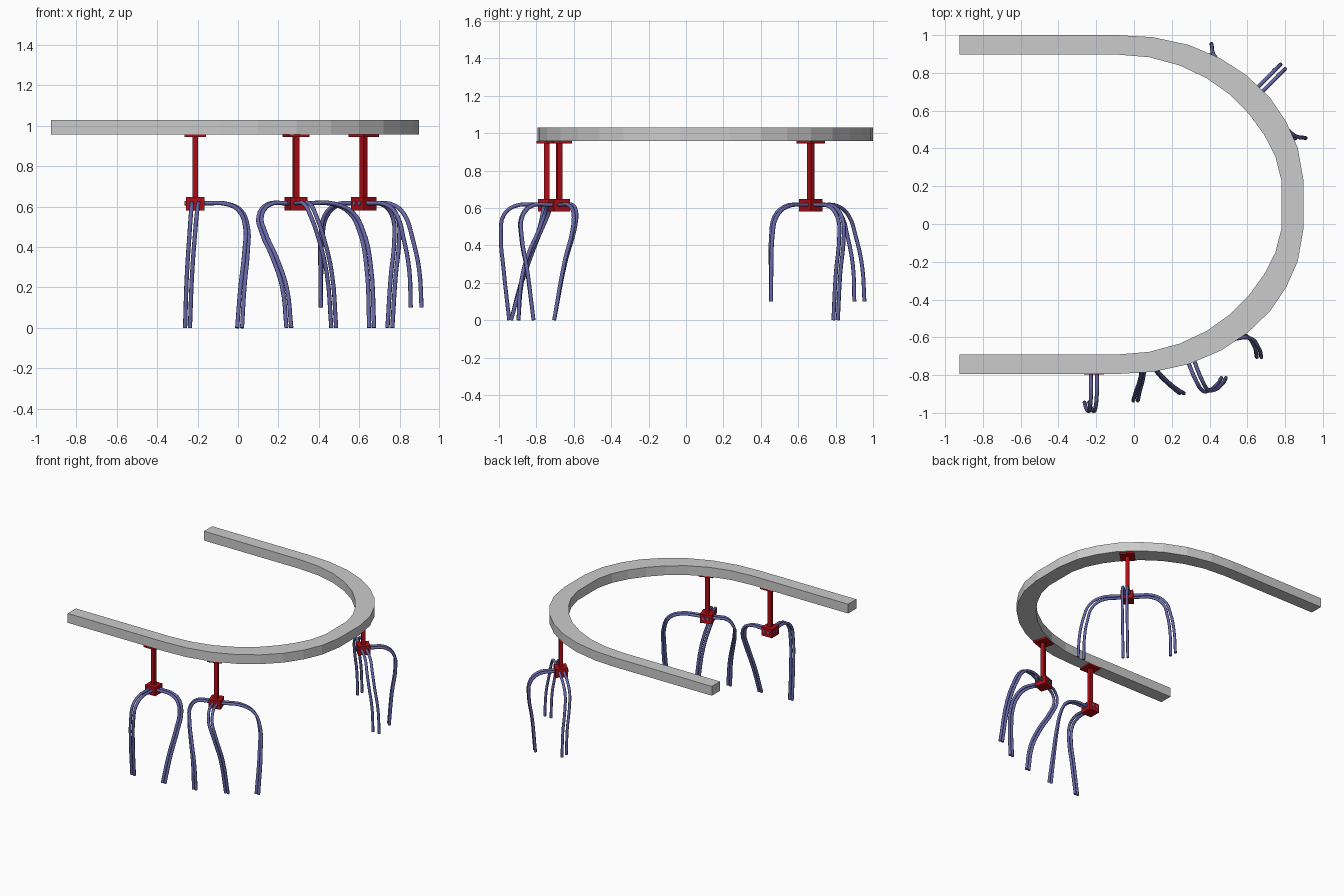
import bpy, bmesh, math
from mathutils import Vector, Matrix

if "Cube" in bpy.data.objects:
    bpy.data.objects.remove(bpy.data.objects["Cube"])


def material(name, rgb):
    m = bpy.data.materials.new(name)
    m.diffuse_color = (*rgb, 1)
    m.use_nodes = True
    m.node_tree.nodes["Principled BSDF"].inputs["Base Color"].default_value = m.diffuse_color
    return m


RED = material("red_paint", (0.42, 0.004, 0.008))
BLUE = material("blue_tube", (0.14, 0.14, 0.40))


def mesh_object(name, bm, mat=None):
    bmesh.ops.recalc_face_normals(bm, faces=bm.faces)
    me = bpy.data.meshes.new(name)
    bm.to_mesh(me)
    bm.free()
    ob = bpy.data.objects.new(name, me)
    bpy.context.collection.objects.link(ob)
    if mat:
        me.materials.append(mat)
    return ob


# U-shaped overhead rail: half outlines mirrored about y = YC, then extruded
YC = 0.103
outer = [(-0.925, 0.897), (-0.09, 0.897), (0.1, 0.886), (0.29, 0.845), (0.46, 0.773), (0.60, 0.68),
         (0.72, 0.565), (0.806, 0.438), (0.867, 0.3), (0.897, 0.13)]
inner = [(-0.925, 0.795), (-0.1, 0.795), (0.08, 0.78), (0.24, 0.737), (0.385, 0.669), (0.51, 0.58),
         (0.61, 0.478), (0.69, 0.368), (0.748, 0.255), (0.78, 0.13)]


def full(half):
    return [(x, YC + d) for x, d in half] + [(x, YC - d) for x, d in reversed(half)]


bm = bmesh.new()
rings = [[bm.verts.new((o[0], o[1], 0.957)), bm.verts.new((o[0], o[1], 1.03)),
          bm.verts.new((i[0], i[1], 1.03)), bm.verts.new((i[0], i[1], 0.957))]
         for o, i in zip(full(outer), full(inner))]
for a, b in zip(rings, rings[1:]):
    for k in range(4):
        bm.faces.new((a[k], a[(k + 1) % 4], b[(k + 1) % 4], b[k]))
bm.faces.new(rings[0])
bm.faces.new(rings[-1])
mesh_object("rail", bm)


# Hanger: mounting plate, square pole and hub block
def hanger(name, x, y, angle):
    bm = bmesh.new()
    for w, z0, z1 in ((0.106, 0.945, 0.958), (0.028, 0.64, 0.95), (0.09, 0.58, 0.647)):
        bmesh.ops.create_cube(bm, size=1, matrix=Matrix.Translation((0, 0, (z0 + z1) / 2))
                              @ Matrix.Diagonal((w, w, z1 - z0, 1)))
    ob = mesh_object(name, bm, RED)
    ob.location = (x, y, 0)
    ob.rotation_euler.z = math.radians(angle)


# Pair of bent tubes that run through the hub and hang down
def tube_pair(name, centre, angle, pts, end_offset=(0.012, 0)):
    d = Vector((math.cos(math.radians(angle)), math.sin(math.radians(angle)), 0))
    start = Vector((*centre, 0.617)) - d * 0.052
    path = [start] + [Vector(p) for p in pts]
    o0 = Vector((-d.y, d.x, 0)) * 0.017
    o1 = Vector((*end_offset, 0))
    if o0.dot(o1) < 0:
        o1 = -o1
    cu = bpy.data.curves.new(name, 'CURVE')
    cu.dimensions = '3D'
    cu.bevel_depth = 0.0105
    cu.bevel_resolution = 2
    cu.resolution_u = 4
    cu.use_fill_caps = True
    n = len(path) - 1
    for side in (-1, 1):
        sp = cu.splines.new('BEZIER')
        sp.bezier_points.add(n)
        for i, p in enumerate(path):
            bp = sp.bezier_points[i]
            bp.co = p + side * o0.lerp(o1, i / n)
            bp.handle_left_type = bp.handle_right_type = 'AUTO'
    cu.materials.append(BLUE)
    ob = bpy.data.objects.new(name, cu)
    bpy.context.collection.objects.link(ob)
    bpy.ops.object.select_all(action='DESELECT')
    ob.select_set(True)
    bpy.context.view_layer.objects.active = ob
    bpy.ops.object.convert(target='MESH')
    bpy.ops.object.shade_smooth_by_angle(angle=math.radians(50))


# Left hanger with two tube pairs
A = (-0.212, -0.745)
hanger("left_hanger", *A, 0)
tube_pair("left_front_tubes", A, -90, [
    (-0.212, -0.80, 0.617), (-0.213, -0.92, 0.608), (-0.219, -0.975, 0.56), (-0.226, -0.99, 0.47),
    (-0.24, -0.975, 0.27), (-0.25, -0.945, 0)])
tube_pair("left_side_tubes", A, 0, [
    (-0.15, -0.745, 0.617), (-0.05, -0.747, 0.612), (0.01, -0.755, 0.58), (0.042, -0.775, 0.5),
    (0.041, -0.815, 0.39), (0.022, -0.88, 0.2), (0.008, -0.935, 0)])

# Middle hanger with three tube pairs
B = (0.287, -0.678)
hanger("middle_hanger", *B, 19)
tube_pair("middle_left_tubes", B, 199, [
    (0.235, -0.695, 0.617), (0.15, -0.728, 0.61), (0.11, -0.75, 0.555), (0.127, -0.785, 0.47),
    (0.18, -0.84, 0.35), (0.23, -0.88, 0.2), (0.252, -0.896, 0)])
tube_pair("middle_front_tubes", B, -71, [
    (0.304, -0.73, 0.617), (0.345, -0.83, 0.61), (0.375, -0.878, 0.55), (0.41, -0.88, 0.45),
    (0.452, -0.85, 0.27), (0.474, -0.815, 0)])
tube_pair("middle_right_tubes", B, 19, [
    (0.345, -0.658, 0.617), (0.47, -0.615, 0.614), (0.56, -0.594, 0.57), (0.61, -0.602, 0.48),
    (0.645, -0.645, 0.32), (0.662, -0.705, 0)])

# Back hanger: outer pair plus two side pairs mirrored about the diagonal
C = (0.622, 0.667)
hanger("back_hanger", *C, 45)
tube_pair("back_outer_tubes", C, 45, [
    (0.66, 0.705, 0.617), (0.74, 0.785, 0.603), (0.78, 0.825, 0.54), (0.786, 0.831, 0.44),
    (0.768, 0.813, 0.25), (0.752, 0.80, 0)], (-0.012, 0.012))
side = [(0.66, 0.629, 0.617), (0.76, 0.53, 0.605), (0.81, 0.477, 0.55), (0.84, 0.459, 0.45),
        (0.872, 0.455, 0.29), (0.882, 0.455, 0.1)]
tube_pair("back_right_tubes", C, -45, side, (0.027, 0))
tube_pair("back_left_tubes", C, 135, [(y - 0.045, x + 0.045, z) for x, y, z in side], (0, 0.027))
